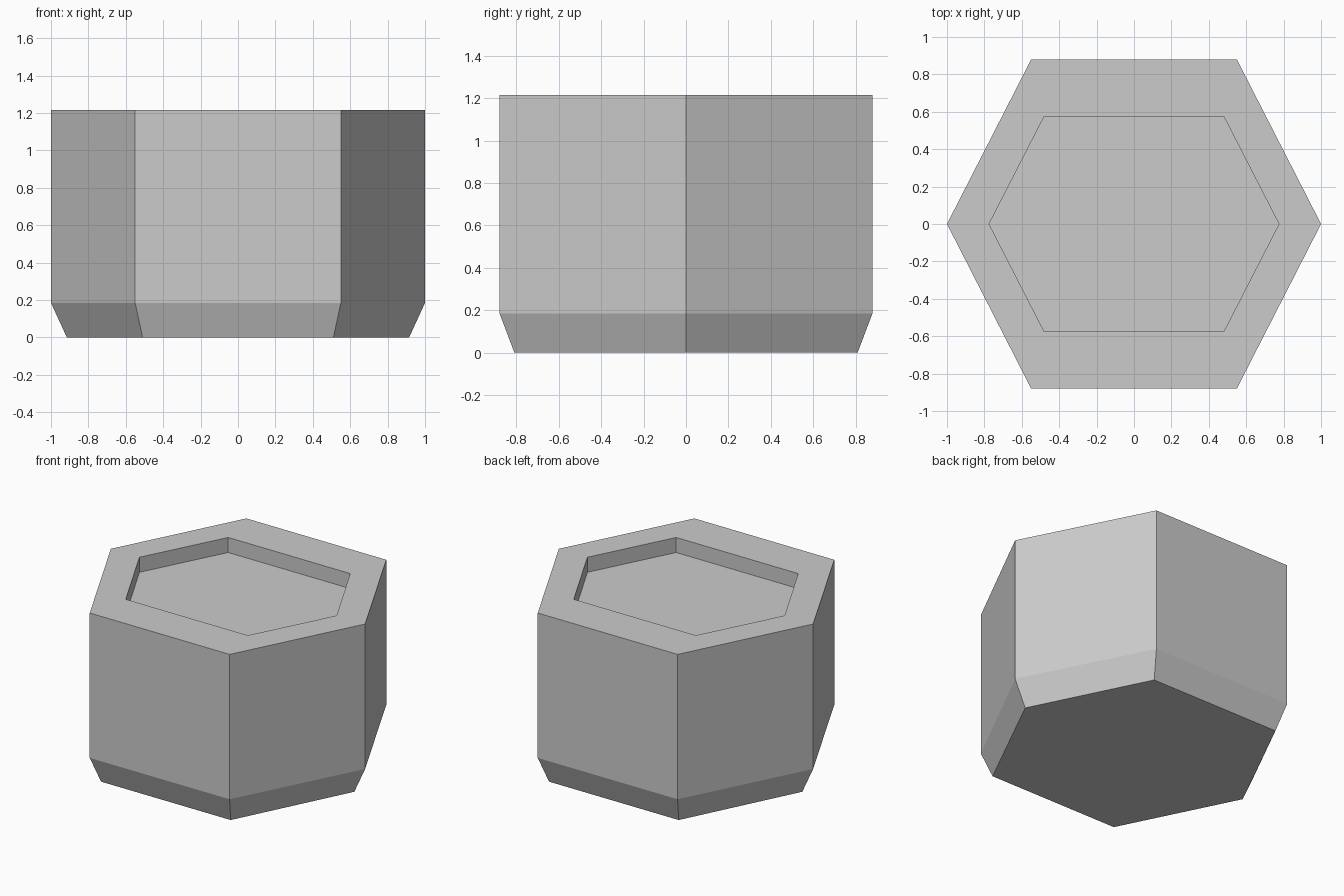
import bpy, bmesh

if "Cube" in bpy.data.objects:
    bpy.data.objects.remove(bpy.data.objects["Cube"])

grey = bpy.data.materials.new("stone_grey")
grey.diffuse_color = (0.6, 0.6, 0.6, 1)
grey.use_nodes = True
grey.node_tree.nodes["Principled BSDF"].inputs["Base Color"].default_value = grey.diffuse_color


def hex_ring(bm, tip, corner, depth, z):
    """Six-sided ring with points on the x axis and flat front and back."""
    pts = [(tip, 0), (corner, depth), (-corner, depth),
           (-tip, 0), (-corner, -depth), (corner, -depth)]
    return [bm.verts.new((x, y, z)) for x, y in pts]


# Hexagonal block: chamfered foot, straight walls, flat rim, recessed top
rings = [
    (0.915, 0.51, 0.81, 0.0),     # foot
    (1.0, 0.55, 0.88, 0.185),     # top of chamfer
    (1.0, 0.55, 0.88, 1.215),     # outer rim
    (0.775, 0.48, 0.575, 1.215),  # inner rim
    (0.775, 0.48, 0.575, 1.108),  # recess floor
]
bm = bmesh.new()
loops = [hex_ring(bm, *r) for r in rings]
for low, high in zip(loops, loops[1:]):
    for i in range(6):
        j = (i + 1) % 6
        bm.faces.new((low[i], low[j], high[j], high[i]))
bm.faces.new(loops[0][::-1])   # underside
bm.faces.new(loops[-1])        # recess floor
bmesh.ops.recalc_face_normals(bm, faces=bm.faces)

mesh = bpy.data.meshes.new("hexagonal_block")
bm.to_mesh(mesh)
bm.free()
mesh.materials.append(grey)
block = bpy.data.objects.new("hexagonal_block", mesh)
bpy.context.collection.objects.link(block)
